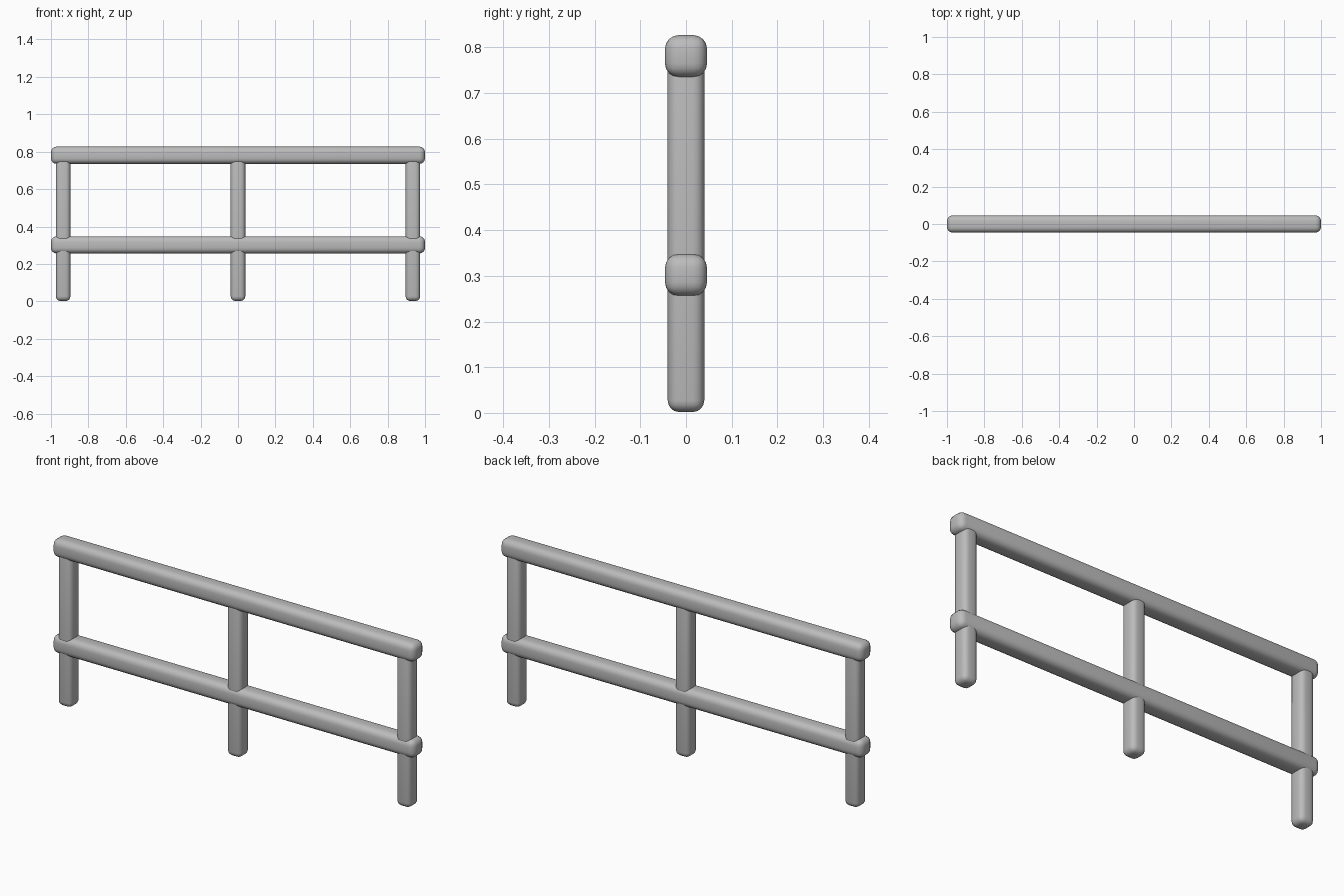
import bpy

if "Cube" in bpy.data.objects:
    bpy.data.objects.remove(bpy.data.objects["Cube"])

# Single grey paint
grey = bpy.data.materials.new("grey_metal")
grey.diffuse_color = (0.5, 0.5, 0.5, 1)
grey.use_nodes = True
grey.node_tree.nodes["Principled BSDF"].inputs["Base Color"].default_value = grey.diffuse_color


def rounded_bar(name, center, size, radius):
    """Box with rounded edges and smooth shading."""
    bpy.ops.mesh.primitive_cube_add(size=1, location=center)
    bar = bpy.context.object
    bar.name = name
    bar.scale = size
    bpy.ops.object.transform_apply(location=False, rotation=False, scale=True)
    bevel = bar.modifiers.new("rounding", 'BEVEL')
    bevel.width = radius
    bevel.segments = 4
    bevel.limit_method = 'NONE'
    bar.data.materials.append(grey)
    bpy.ops.object.shade_smooth_by_angle(angle=0.7)
    bar.data.polygons.foreach_set("use_smooth", [True] * len(bar.data.polygons))
    # Rounding is evaluated before the edge-angle test
    for edge in bar.data.edges:
        edge.use_edge_sharp = False
    return bar


# Horizontal rails
for name, z in (("lower_rail", 0.302), ("top_rail", 0.781)):
    rounded_bar(name, (0, 0, z), (2.0, 0.092, 0.092), 0.03)

# Upright posts, ending inside the top rail
for name, x in (("left_post", -0.935), ("middle_post", 0), ("right_post", 0.935)):
    rounded_bar(name, (x, 0, 0.395), (0.078, 0.08, 0.784), 0.025).location.z = 0.394
